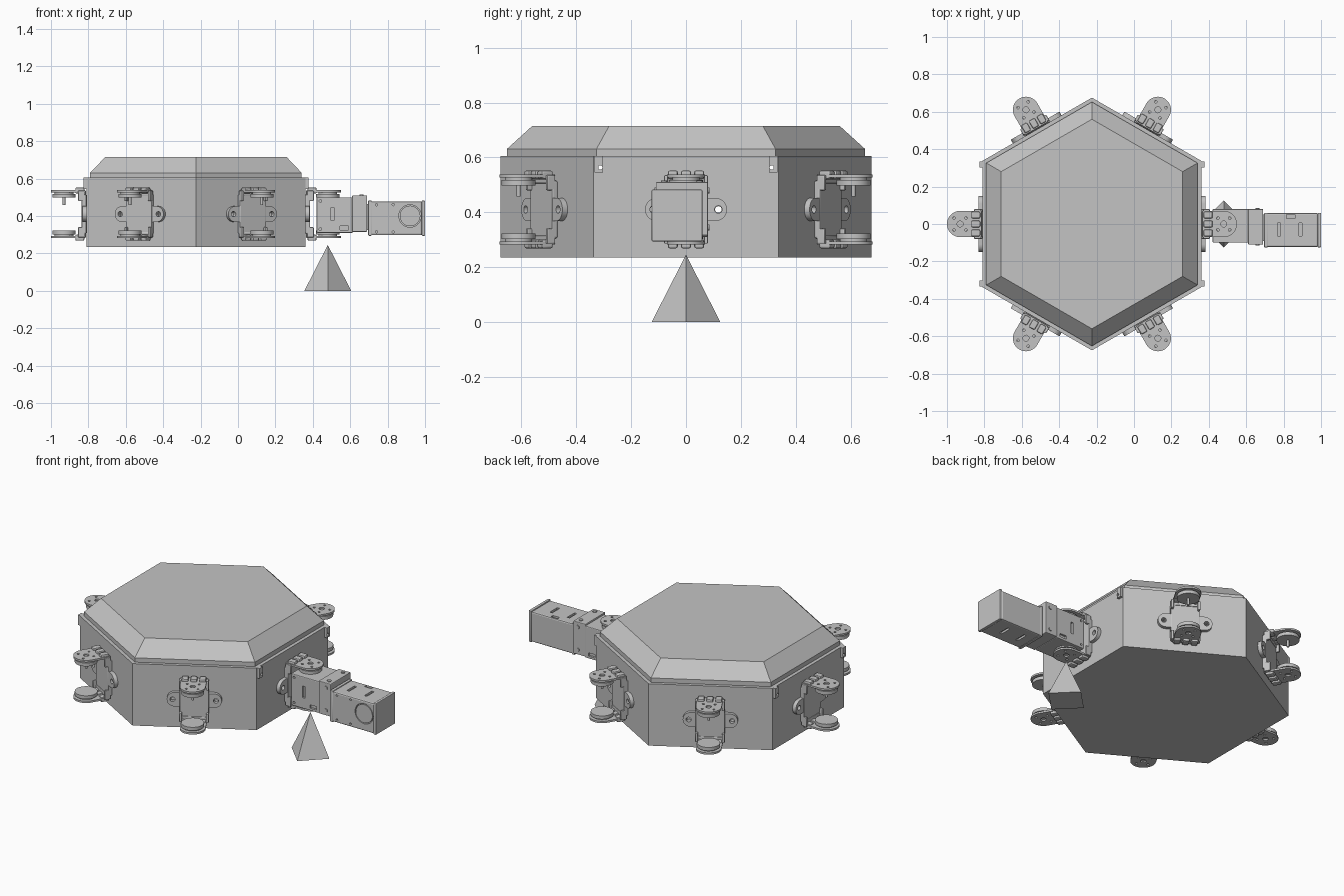
import bpy
import bmesh
from math import pi, cos, sin, radians
from mathutils import Matrix, Vector

if "Cube" in bpy.data.objects:
    bpy.data.objects.remove(bpy.data.objects["Cube"])

grey = bpy.data.materials.new("plain grey")
grey.use_nodes = True
grey.diffuse_color = (0.55, 0.55, 0.55, 1)
for node in grey.node_tree.nodes:
    if node.type == 'BSDF_PRINCIPLED':
        node.inputs["Base Color"].default_value = grey.diffuse_color
        node.inputs["Roughness"].default_value = 0.6

CX = -0.225        # hexagon centre
MID = 0.41         # bracket height
APO = 0.585        # body centre to wall
HEX = cos(pi / 6)
shift, turn = Matrix.Translation, Matrix.Rotation


def box(bm, lo, hi, bevel=0):
    lo, hi = Vector(lo), Vector(hi)
    m = shift((lo + hi) / 2) @ Matrix.Diagonal((*(hi - lo), 1))
    verts = bmesh.ops.create_cube(bm, size=1, matrix=m)["verts"]
    if bevel:
        edges = list({e for v in verts for e in v.link_edges})
        bmesh.ops.bevel(bm, geom=edges, offset=bevel, segments=2, affect='EDGES', profile=0.5)


def tube(bm, at, r, depth, axis='Z', sides=24, r2=None):
    m = shift(at)
    if axis == 'X':
        m = m @ turn(pi / 2, 4, 'Y')
    if axis == 'Y':
        m = m @ turn(pi / 2, 4, 'X')
    bmesh.ops.create_cone(bm, cap_ends=True, segments=sides, radius1=r,
                          radius2=r if r2 is None else r2, depth=depth, matrix=m)


def frustum(bm, apo1, apo2, z0, z1):
    """Hexagonal block with corners on the y axis."""
    bmesh.ops.create_cone(bm, cap_ends=True, segments=6, radius1=apo1 / HEX, radius2=apo2 / HEX,
                          depth=z1 - z0, matrix=shift((CX, 0, (z0 + z1) / 2)))


def ring(x, y, r, n=16):
    return [(x + r * cos(2 * pi * i / n), y + r * sin(2 * pi * i / n)) for i in range(n)]


def plate(bm, loops, thick, matrix):
    """Flat sheet from an outline and its holes."""
    curve = bpy.data.curves.new("outline", 'CURVE')
    curve.dimensions, curve.fill_mode, curve.extrude = '2D', 'BOTH', thick / 2
    for loop in loops:
        spline = curve.splines.new('POLY')
        spline.points.add(len(loop) - 1)
        for p, (x, y) in zip(spline.points, loop):
            p.co = (x, y, 0, 1)
        spline.use_cyclic_u = True
    ob = bpy.data.objects.new("outline", curve)
    mesh = bpy.data.meshes.new_from_object(ob)
    mesh.transform(matrix)
    bm.from_mesh(mesh)
    bpy.data.objects.remove(ob)
    bpy.data.curves.remove(curve)
    bpy.data.meshes.remove(mesh)


def finish(bm, name, smooth=True):
    bmesh.ops.remove_doubles(bm, verts=bm.verts, dist=1e-5)
    bmesh.ops.recalc_face_normals(bm, faces=bm.faces)
    mesh = bpy.data.meshes.new(name)
    bm.to_mesh(mesh)
    bm.free()
    mesh.materials.append(grey)
    ob = bpy.data.objects.new(name, mesh)
    bpy.context.collection.objects.link(ob)
    if smooth:
        bpy.ops.object.select_all(action='DESELECT')
        ob.select_set(True)
        bpy.context.view_layer.objects.active = ob
        bpy.ops.object.shade_smooth_by_angle(angle=radians(20))
    return ob


def carve(ob, cut_bm):
    """Subtract a cutter and keep the result."""
    cutter = finish(cut_bm, "cutter", False)
    cutter.hide_render = True
    mod = ob.modifiers.new("cut", 'BOOLEAN')
    mod.operation, mod.solver, mod.object = 'DIFFERENCE', 'EXACT', cutter
    bpy.context.view_layer.objects.active = ob
    bpy.ops.object.modifier_apply(modifier=mod.name)
    bpy.data.objects.remove(cutter)


# hollow hexagonal body, drilled for the bracket and tab screws
bm = bmesh.new()
frustum(bm, APO, APO, 0.235, 0.605)
body = finish(bm, "body", False)
cut = bmesh.new()
frustum(cut, 0.56, 0.56, 0.26, 0.7)
carve(body, cut)
cut = bmesh.new()
for k in range(6):
    drill = bmesh.new()
    for y in (-0.118, 0.118):
        tube(drill, (APO, y, MID), 0.012, 0.1, 'X', 16)
    if k % 3 == 0:
        for y in (-0.312, 0.312):
            tube(drill, (APO, y, 0.563), 0.008, 0.1, 'X', 12)
    drill.transform(shift((CX, 0, 0)) @ turn(k * pi / 3, 4, 'Z'))
    part = bpy.data.meshes.new("drill")
    drill.to_mesh(part)
    drill.free()
    cut.from_mesh(part)
    bpy.data.meshes.remove(part)
carve(body, cut)

# lid with a short rim and sloped sides
bm = bmesh.new()
frustum(bm, 0.565, 0.565, 0.6, 0.631)
finish(bm, "lid_rim", False)
bm = bmesh.new()
frustum(bm, 0.565, 0.485, 0.631, 0.715)
finish(bm, "lid", False)

# screw tabs at the four side corners
square = [(-0.03, -0.015), (0.03, -0.015), (0.03, 0.015), (-0.03, 0.015)]
for sx in (-1, 1):
    for sy in (-1, 1):
        bm = bmesh.new()
        at = (CX + sx * (APO + 0.008), sy * 0.318, 0.575)
        plate(bm, [square, ring(0.012, -sy * 0.006, 0.008, 12)], 0.016, shift(at) @ turn(pi / 2, 4, 'Y'))
        finish(bm, "lid_tab")

# one bracket, built facing +x with its back on the wall
bm = bmesh.new()
bar = [(s * (0.108 + 0.042 * cos(a)), s * 0.042 * sin(a))
       for s in (1, -1) for a in [radians(-90 + 15 * i) for i in range(13)]]
upright = turn(pi / 2, 4, 'Z') @ turn(pi / 2, 4, 'X')
plate(bm, [bar, ring(-0.118, 0, 0.014), ring(0.118, 0, 0.014)], 0.022, shift((0.011, 0, 0)) @ upright)
box(bm, (0, -0.08, -0.105), (0.026, 0.08, 0.105), 0.006)
arm = [(0.01, -0.07), *[(0.12 + 0.07 * cos(a), 0.07 * sin(a))
       for a in [radians(-90 + 10 * i) for i in range(19)]], (0.01, 0.07)]
holes = [ring(0.12, 0, 0.016)]
holes += [ring(0.12 + 0.045 * cos(a), 0.045 * sin(a), 0.007, 10)
          for a in [pi / 4 + pi / 2 * i for i in range(4)]]
for s in (1, -1):
    # arm, its corner, ribs, horn disc and pin
    plate(bm, [arm, *holes], 0.011, shift((0, 0, s * 0.122)))
    z0, z1 = sorted((s * 0.095, s * 0.128))
    box(bm, (0.004, -0.07, z0), (0.03, 0.07, z1), 0.005)
    for y in (-0.048, 0, 0.048):
        z0, z1 = sorted((s * 0.11, s * 0.142))
        box(bm, (0.012, y - 0.018, z0), (0.06, y + 0.018, z1), 0.007)
    for y in (-0.073, 0.073):
        z0, z1 = sorted((s * 0.07, s * 0.125))
        box(bm, (0.01, y - 0.007, z0), (0.045, y + 0.007, z1), 0.004)
    tube(bm, (0.12, 0, s * 0.113), 0.05, 0.012, sides=32)
    tube(bm, (0.12, 0, s * 0.098), 0.062, 0.02, sides=32)
tube(bm, (0.12, 0, 0.07), 0.007, 0.045, sides=12)
bracket = finish(bm, "bracket_1")

# same bracket on every wall
for k in range(6):
    ob = bracket
    if k:
        ob = bpy.data.objects.new(f"bracket_{k + 1}", bracket.data)
        bpy.context.collection.objects.link(ob)
    ob.matrix_world = (shift((CX, 0, MID)) @ turn(k * pi / 3, 4, 'Z') @ shift((APO, 0, 0)))

# inner leg servo with slots cut in its front and back
bm = bmesh.new()
box(bm, (0.42, -0.1, 0.31), (0.615, 0.08, 0.5), 0.005)
inner_servo = finish(bm, "inner_servo", False)
cut = bmesh.new()
for y in (-0.1, 0.08):
    box(cut, (0.497, y - 0.012, 0.375), (0.513, y + 0.012, 0.445))
    box(cut, (0.545, y - 0.012, 0.325), (0.59, y + 0.012, 0.345))
    for z in (0.33, 0.48):
        tube(cut, (0.44, y, z), 0.007, 0.024, 'Y', 12)
carve(inner_servo, cut)

# joint block between the servos, with screw heads
bm = bmesh.new()
box(bm, (0.61, -0.11, 0.315), (0.69, 0.08, 0.51), 0.004)
box(bm, (0.685, -0.09, 0.325), (0.705, 0.05, 0.465))
for z in (0.345, 0.48):
    for y in (-0.111, 0.081):
        tube(bm, (0.66, y, z), 0.011, 0.008, 'Y', 12)
for y in (-0.08, 0.05):
    tube(bm, (0.66, y, 0.511), 0.011, 0.008, 'Z', 12)
finish(bm, "joint_block")

# outer leg servo with end cover, slots and a round horn seat
bm = bmesh.new()
box(bm, (0.7, -0.122, 0.297), (0.985, 0.058, 0.477), 0.008)
outer_servo = finish(bm, "outer_servo", False)
cut = bmesh.new()
for z in (0.297, 0.477):
    for x in (0.775, 0.89):
        box(cut, (x - 0.008, -0.065, z - 0.012), (x + 0.008, 0.005, z + 0.012))
box(cut, (0.815, 0.03, 0.465), (0.86, 0.05, 0.49))
tube(cut, (0.92, -0.122, 0.4), 0.06, 0.03, 'Y', 32)
for z in (0.315, 0.46):
    for x in (0.74, 0.83):
        tube(cut, (x, -0.122, z), 0.006, 0.024, 'Y', 12)
carve(outer_servo, cut)
bm = bmesh.new()
tube(bm, (0.92, -0.112, 0.4), 0.055, 0.02, 'Y', 32)
finish(bm, "horn_seat")
for name, x0, x1 in (("inner_cover", 0.696, 0.715), ("end_cover", 0.982, 1)):
    bm = bmesh.new()
    box(bm, (x0, -0.125, 0.294), (x1, 0.06, 0.482), 0.004)
    finish(bm, name)

# four-sided foot with its corners on the axes
bm = bmesh.new()
tube(bm, (0.48, 0, 0.1225), 0.125, 0.245, sides=4, r2=0)
finish(bm, "foot", False)
